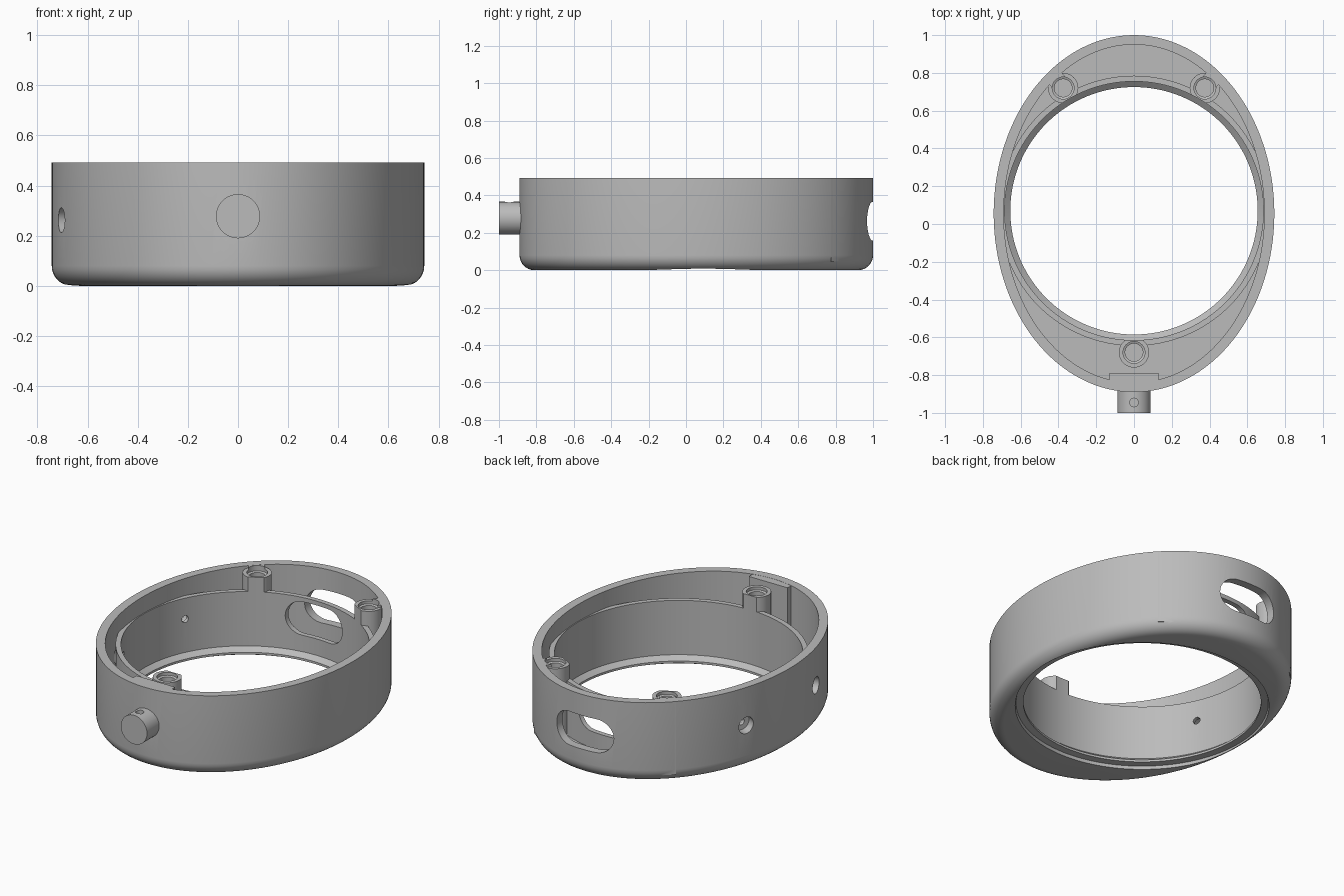
import bpy, bmesh, math
from mathutils import Matrix, Vector

cube = bpy.data.objects.get("Cube")
if cube:
    bpy.data.objects.remove(cube, do_unlink=True)

mat = bpy.data.materials.new("plain_grey")
mat.use_nodes = True
GREY = (0.5, 0.5, 0.5, 1)
mat.diffuse_color = GREY
mat.node_tree.nodes["Principled BSDF"].inputs["Base Color"].default_value = GREY

TOP = 0.493
BORE_Y = 0.07       # centre of the round opening
PORT_Z = 0.262      # height of the slot and side holes


def make_object(name, bm):
    bmesh.ops.recalc_face_normals(bm, faces=bm.faces)
    mesh = bpy.data.meshes.new(name)
    bm.to_mesh(mesh)
    bm.free()
    mesh.materials.append(mat)
    obj = bpy.data.objects.new(name, mesh)
    bpy.context.collection.objects.link(obj)
    return obj


def loft(name, rings, centre=(0, 0, 0), n=48, turn=None):
    """Solid from stacked ellipses given as (x radius, y radius, height)."""
    bm = bmesh.new()
    loops = []
    for rx, ry, z in rings:
        loops.append([bm.verts.new((rx * math.cos(math.tau * i / n),
                                    ry * math.sin(math.tau * i / n), z)) for i in range(n)])
    for a, b in zip(loops, loops[1:]):
        for i in range(n):
            j = (i + 1) % n
            bm.faces.new((a[i], a[j], b[j], b[i]))
    bm.faces.new(loops[0][::-1])
    bm.faces.new(loops[-1])
    move = Matrix.Translation(centre)
    bm.transform(move @ turn if turn else move)
    return make_object(name, bm)


def revolve(name, profile, centre=(0, 0, 0), n=48, turn=None):
    return loft(name, [(r, r, z) for r, z in profile], centre, n, turn)


def box(name, size, centre, angle=0):
    bm = bmesh.new()
    bmesh.ops.create_cube(bm, size=1)
    bm.transform(Matrix.Translation(centre) @ Matrix.Rotation(angle, 4, 'Z')
                 @ Matrix.Diagonal((*size, 1)))
    return make_object(name, bm)


def combine(target, tool, operation):
    mod = target.modifiers.new("combine", 'BOOLEAN')
    mod.operation = operation
    mod.solver = 'EXACT'
    mod.object = tool
    bpy.context.view_layer.update()
    graph = bpy.context.evaluated_depsgraph_get()
    mesh = bpy.data.meshes.new_from_object(target.evaluated_get(graph))
    target.modifiers.clear()
    target.data = mesh
    bpy.data.objects.remove(tool, do_unlink=True)


# Oval shell with a rounded bottom edge
RX, RY, ROUND = 0.743, 0.945, 0.08
rings = []
for k in range(9):
    a = math.pi / 2 * k / 8
    inset = ROUND * (1 - math.sin(a))
    rings.append((RX - inset, RY - inset, ROUND * (1 - math.cos(a))))
rings.append((RX, RY, TOP))
body = loft("oval_housing", rings, (0, 0.055, 0), 128)

# Hollow inside, then the round inner tube
combine(body, loft("pocket", [(0.69, 0.895, 0.06), (0.69, 0.895, 0.7)],
                   (0, 0.055, 0), 128), 'DIFFERENCE')
combine(body, revolve("inner_tube", [(0.715, 0.04), (0.715, 0.39)],
                      (0, BORE_Y, 0), 128), 'UNION')

# Screw posts, the rear pair joined to the wall by webs
posts = [(0, -0.68), (0.375, 0.72), (-0.375, 0.72)]
for x, y in posts:
    if x:
        out = Vector((x, y - 0.25, 0)).normalized()
        mid = Vector((x, y, 0.27)) + out * 0.055
        combine(body, box("post_web", (0.11, 0.09, 0.445), mid,
                          math.atan2(out.y, out.x)), 'UNION')
    combine(body, revolve("screw_post", [(0.08, 0.045), (0.08, 0.478)], (x, y, 0)), 'UNION')

# Thick pad behind the front peg, and the peg itself
combine(body, box("front_pad", (0.26, 0.065, 0.437), (0, -0.8225, 0.2735)), 'UNION')
to_front = Matrix.Rotation(math.pi / 2, 4, 'X')
combine(body, revolve("front_peg", [(0.088, 0.83), (0.088, 1.0)],
                      (0, 0, 0.278), 64, to_front), 'UNION')
combine(body, revolve("peg_hole", [(0.023, 0.28), (0.023, 0.5)], (0, -0.945, 0), 24), 'DIFFERENCE')

# Round opening with a sloped lip near the bottom
bore = [(0.705, -0.02), (0.695, 0.018), (0.655, 0.022), (0.655, 0.035), (0.685, 0.06), (0.685, 0.7)]
combine(body, revolve("bore", bore, (0, BORE_Y, 0), 128), 'DIFFERENCE')

# Screw holes with a small step
for x, y in posts:
    hole = [(0.047, 0.2), (0.047, 0.455), (0.058, 0.46), (0.058, 0.6)]
    combine(body, revolve("screw_hole", hole, (x, y, 0), 32), 'DIFFERENCE')

# Rounded slot through the back
bm = bmesh.new()
outline = []
for i in range(34):
    a = -math.pi / 2 + math.pi * (i % 17) / 16 + (math.pi if i > 16 else 0)
    side = 1 if i < 17 else -1
    outline.append((side * 0.09 + 0.102 * math.cos(a), PORT_Z + 0.102 * math.sin(a)))
near = [bm.verts.new((x, 0.5, z)) for x, z in outline]
far = [bm.verts.new((x, 1.2, z)) for x, z in outline]
bm.faces.new(near)
bm.faces.new(far)
for i in range(34):
    j = (i + 1) % 34
    bm.faces.new((near[i], near[j], far[j], far[i]))
combine(body, make_object("back_slot", bm), 'DIFFERENCE')

# Two stepped radial holes on the right side
for deg in (154, 204):
    turn = Matrix.Rotation(math.radians(deg), 4, 'Z') @ Matrix.Rotation(math.pi / 2, 4, 'Y')
    hole = [(0.021, 0.6), (0.021, 0.708), (0.05, 0.709), (0.05, 0.9)]
    combine(body, revolve("side_hole", hole, (0, BORE_Y, PORT_Z), 32, turn), 'DIFFERENCE')

# Smooth the curved walls, keep the edges crisp
bpy.ops.object.select_all(action='DESELECT')
body.select_set(True)
bpy.context.view_layer.objects.active = body
bpy.ops.object.shade_smooth_by_angle(angle=math.radians(30))
